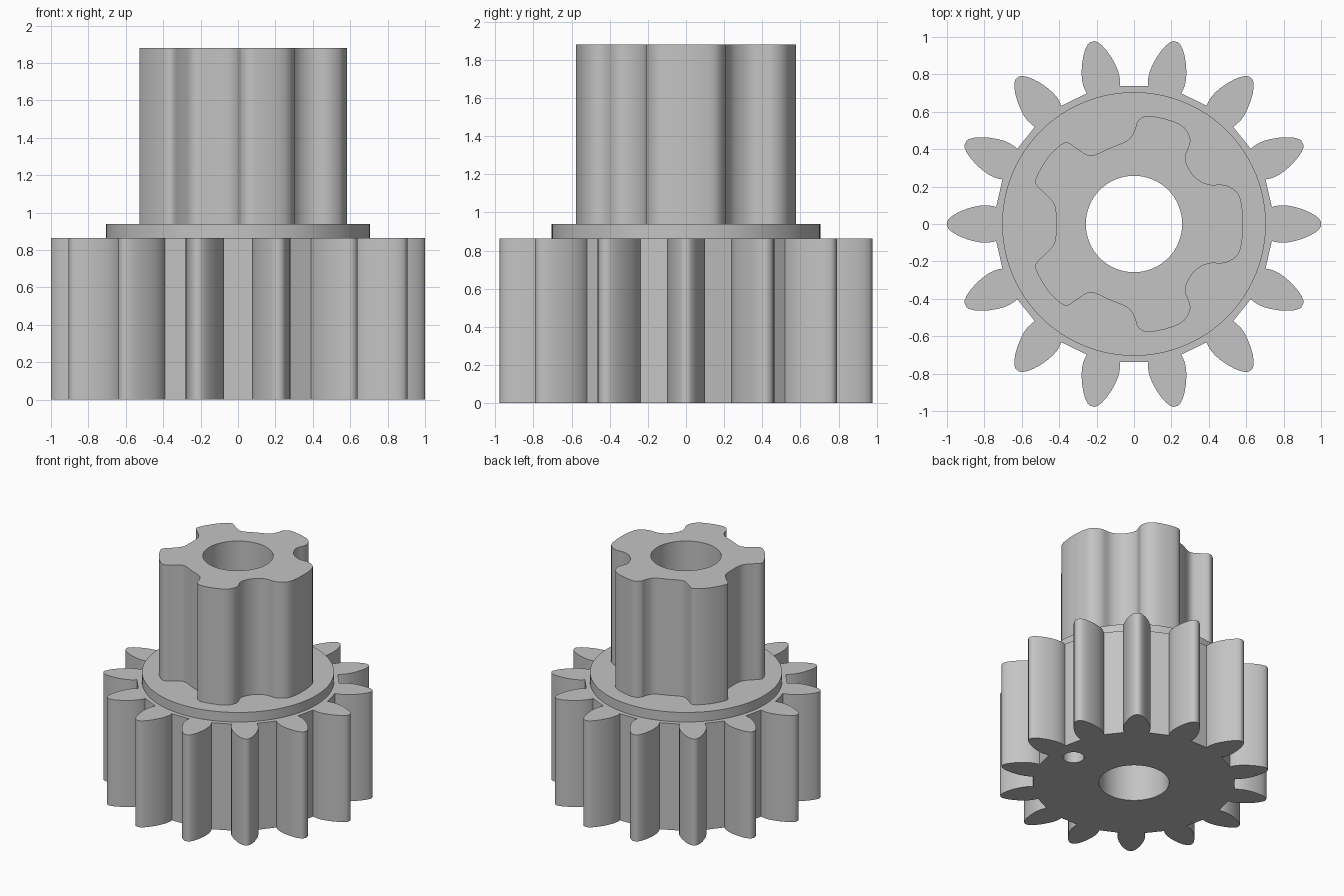
import bpy, bmesh
from math import sin, cos, tau, radians
from mathutils import Vector

if "Cube" in bpy.data.objects:
    bpy.data.objects.remove(bpy.data.objects["Cube"])

grey = bpy.data.materials.new("plain_grey")
grey.use_nodes = True
grey.diffuse_color = (0.55, 0.55, 0.55, 1)
grey.node_tree.nodes["Principled BSDF"].inputs["Base Color"].default_value = grey.diffuse_color


def circle(radius, count, cx=0):
    return [(cx + radius * cos(tau * i / count), radius * sin(tau * i / count)) for i in range(count)]


def smooth_path(points, steps=4):
    """Catmull-Rom curve through a closed loop of points."""
    pts = [Vector(p) for p in points]
    n, result = len(pts), []
    for i in range(n):
        a, b, c, d = (pts[(i + k) % n] for k in (-1, 0, 1, 2))
        for s in range(steps):
            t = s / steps
            result.append(b + 0.5 * t * (c - a + t * (2 * a - 5 * b + 4 * c - d + t * (3 * (b - c) + d - a))))
    return result


def prism(name, outline, bottom, top):
    bm = bmesh.new()
    base = bm.faces.new([bm.verts.new((p[0], p[1], bottom)) for p in outline])
    up = bmesh.ops.extrude_face_region(bm, geom=[base])["geom"]
    moved = [v for v in up if isinstance(v, bmesh.types.BMVert)]
    bmesh.ops.translate(bm, verts=moved, vec=(0, 0, top - bottom))
    bmesh.ops.recalc_face_normals(bm, faces=bm.faces)
    mesh = bpy.data.meshes.new(name)
    bm.to_mesh(mesh)
    bm.free()
    mesh.materials.append(grey)
    obj = bpy.data.objects.new(name, mesh)
    bpy.context.collection.objects.link(obj)
    return obj


def activate(obj):
    bpy.ops.object.select_all(action="DESELECT")
    obj.select_set(True)
    bpy.context.view_layer.objects.active = obj


def cut(obj, cutter):
    mod = obj.modifiers.new("hole", "BOOLEAN")
    mod.operation, mod.solver, mod.object = "DIFFERENCE", "EXACT", cutter
    activate(obj)
    bpy.ops.object.modifier_apply(modifier=mod.name)


# Toothed gear: half a tooth as (distance from axis, half width), mirrored and repeated
TEETH = 14
flank = [(0.737, 0.09), (0.755, 0.096), (0.785, 0.1), (0.82, 0.099), (0.86, 0.091),
         (0.9, 0.079), (0.94, 0.062), (0.97, 0.045), (0.992, 0.026)]
tooth = [(r, -w) for r, w in flank] + [(1.0, -0.012), (1.0, 0.012)] + [(r, w) for r, w in reversed(flank)]
gear_outline = []
for k in range(TEETH):
    c, s = cos(tau * k / TEETH), sin(tau * k / TEETH)
    gear_outline += [(x * c - y * s, x * s + y * c) for x, y in tooth]
gear = prism("gear", gear_outline, 0, 0.863)

# Round collar above the gear
collar = prism("collar", circle(0.705, 96), 0.863, 0.94)

# Lobed shaft: one wide lobe and four narrow ones, mirrored across y
half = [(0.583, 0), (0.579, 0.08), (0.556, 0.163), (0.487, 0.208), (0.396, 0.212), (0.32, 0.257),
        (0.274, 0.35), (0.302, 0.449), (0.246, 0.533), (0.085, 0.578), (0.022, 0.552), (0.005, 0.505),
        (-0.03, 0.45), (-0.13, 0.406), (-0.23, 0.366), (-0.3, 0.4), (-0.36, 0.437), (-0.42, 0.4),
        (-0.475, 0.335), (-0.524, 0.245), (-0.52, 0.205), (-0.476, 0.163), (-0.425, 0.1), (-0.417, 0)]
loop = half + [(x, -y) for x, y in reversed(half[1:-1])]
shaft = prism("lobed_shaft", smooth_path(loop), 0.94, 1.88)

# Centre bore through every part, and a small blind hole under the gear
bore = prism("bore_cutter", circle(0.258, 64), -0.5, 2.5)
pin = prism("pin_hole_cutter", circle(0.078, 32, 0.58), -0.2, 0.2)
parts = (gear, collar, shaft)
for part in parts:
    cut(part, bore)
cut(gear, pin)
for cutter in (bore, pin):
    bpy.data.objects.remove(cutter)

for part in parts:
    activate(part)
    bpy.ops.object.shade_smooth_by_angle(angle=radians(30))
